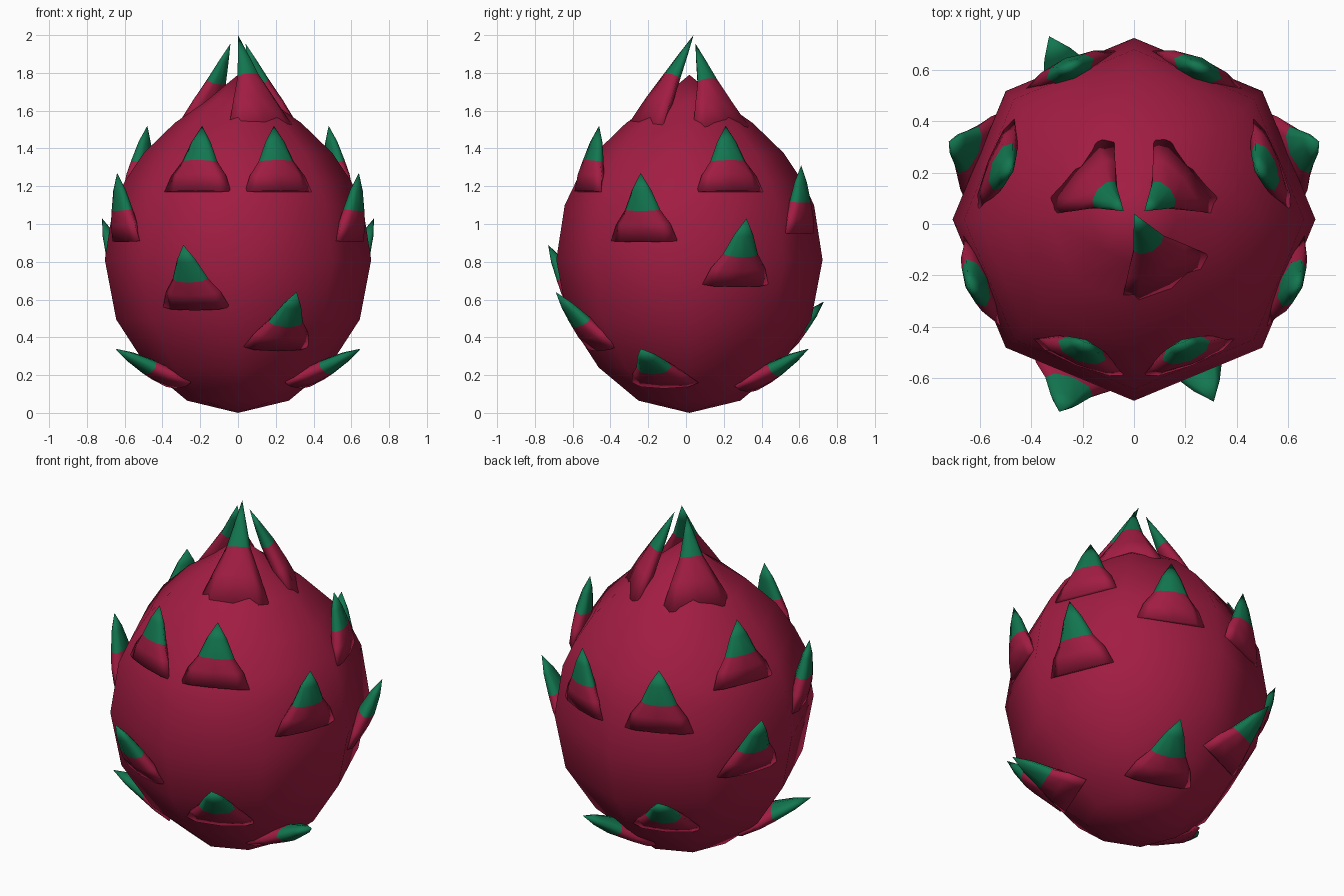
import bpy, bmesh
from math import atan2, cos, sin, pi, radians, hypot
from mathutils import Vector

if "Cube" in bpy.data.objects:
    bpy.data.objects.remove(bpy.data.objects["Cube"])

CY = 0.018  # body axis offset in y
PROFILE = [(0.27, 0.065), (0.48, 0.24), (0.645, 0.495), (0.705, 0.81),
           (0.66, 1.10), (0.60, 1.225), (0.50, 1.375), (0.335, 1.535), (0.17, 1.65)]
CURVE = [(0, 0.0)] + PROFILE + [(0, 1.79)]


def material(name, rgb):
    m = bpy.data.materials.new(name)
    m.diffuse_color = (*rgb, 1)
    m.use_nodes = True
    m.node_tree.nodes["Principled BSDF"].inputs["Base Color"].default_value = m.diffuse_color
    return m


PINK = material("pink_skin", (0.36, 0.012, 0.055))
GREEN = material("green_tip", (0.006, 0.18, 0.08))


def finish(name, bm, mats):
    bmesh.ops.recalc_face_normals(bm, faces=bm.faces)
    me = bpy.data.meshes.new(name)
    bm.to_mesh(me)
    bm.free()
    for m in mats:
        me.materials.append(m)
    ob = bpy.data.objects.new(name, me)
    bpy.context.collection.objects.link(ob)
    for p in me.polygons:
        p.use_smooth = True
    return ob


def skin(bm, rings, green_from):
    """Bridge successive rings; a ring may be a single point."""
    for k, (a, b) in enumerate(zip(rings, rings[1:])):
        n = max(len(a), len(b))
        for i in range(n):
            j = (i + 1) % n
            if len(a) == 1:
                f = bm.faces.new((a[0], b[i], b[j]))
            elif len(b) == 1:
                f = bm.faces.new((a[i], a[j], b[0]))
            else:
                f = bm.faces.new((a[i], a[j], b[j], b[i]))
            f.material_index = int(k >= green_from)


def radius(z):
    for (r0, z0), (r1, z1) in zip(CURVE, CURVE[1:]):
        if z0 <= z <= z1:
            return r0 + (r1 - r0) * (z - z0) / (z1 - z0)
    return 0


# eight-sided fruit body
bm = bmesh.new()
rings = [[bm.verts.new((0, CY, 0))]]
for r, z in PROFILE:
    rings.append([bm.verts.new((r * cos(i * pi / 4), CY + r * sin(i * pi / 4), z)) for i in range(8)])
rings.append([bm.verts.new((0, CY, 1.79))])
skin(bm, rings, 99)
finish("fruit_body", bm, [PINK])


def scale(name, tip, base, sections, split):
    """Pointed flap; sections = (fraction along, half width, half depth)."""
    tip, base = Vector(tip), Vector(base)
    axis = tip - base
    side = Vector((-(base.y - CY), base.x, 0)).normalized()
    out = side.cross(axis).normalized()
    bm = bmesh.new()
    rings = []
    for t, w, d in sections:
        c = base + axis * t
        rings.append([bm.verts.new(c + side * w * cos(i * pi / 4) + out * d * sin(i * pi / 4))
                      for i in range(8)])
    rings.append([bm.verts.new(tip)])
    bm.faces.new(rings[0])
    skin(bm, rings, split)
    finish(name, bm, [PINK, GREEN])


# side scales: tips, mirrored pairs first
pairs = [(0.19, -0.46, 1.52), (0.48, 0.21, 1.52), (0.64, -0.24, 1.27),
         (0.72, 0.32, 1.03), (0.65, -0.24, 0.34), (0.25, 0.61, 1.31)]
tips = [(s * x, y, z) for x, y, z in pairs for s in (-1, 1)]
tips += [(-0.29, -0.73, 0.89), (0.31, -0.69, 0.64), (-0.33, 0.73, 0.59), (0.22, 0.65, 0.34)]
for n, (x, y, z) in enumerate(tips):
    a = atan2(y - CY, x)
    rt = hypot(x, y - CY)
    zb = z
    while zb > 0.03 and hypot(rt - radius(zb), z - zb) < 0.36:
        zb -= 0.01
    rb = radius(zb) * 0.96 - 0.025
    scale(f"scale_{n + 1}", (x, y, z), (rb * cos(a), CY + rb * sin(a), zb),
          [(0, 0.19, 0.035), (0.25, 0.155, 0.045), (0.46, 0.1, 0.045), (0.75, 0.055, 0.028)], 2)

# three tall crown scales
crown = [((0, 0.04, 2.0), -62), ((-0.04, 0.05, 1.955), 140), ((0.04, 0.05, 1.955), 40)]
for n, (tip, deg) in enumerate(crown):
    a = radians(deg)
    scale(f"crown_scale_{n + 1}", tip, (0.27 * cos(a), CY + 0.27 * sin(a), 1.5),
          [(0, 0.2, 0.05), (0.3, 0.13, 0.05), (0.56, 0.065, 0.04), (0.8, 0.03, 0.02)], 2)
